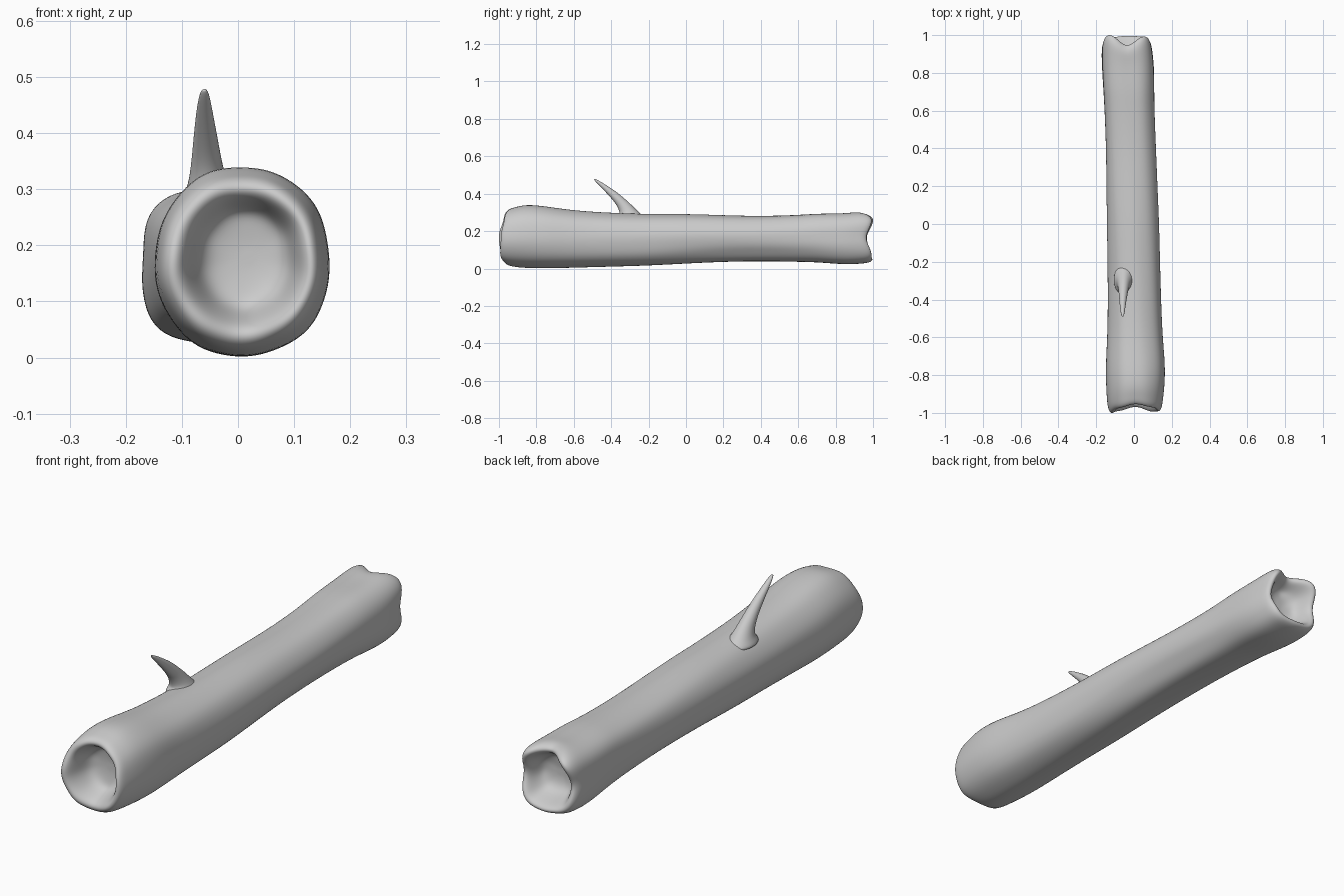
import bpy, bmesh, math
from mathutils import Vector

if "Cube" in bpy.data.objects:
    bpy.data.objects.remove(bpy.data.objects["Cube"])

SEG = 32
# y, x min, x max, z min, z max, squareness
STATIONS = [
    (-0.95, -0.142, 0.153, 0.010, 0.330, 2.1),
    (-0.87, -0.147, 0.162, 0.003, 0.345, 2.1),
    (-0.75, -0.150, 0.167, 0.001, 0.334, 2.2),
    (-0.60, -0.141, 0.152, 0.004, 0.310, 2.2),
    (-0.40, -0.138, 0.144, 0.009, 0.297, 2.2),
    (-0.20, -0.140, 0.138, 0.014, 0.290, 2.3),
    (0.00, -0.143, 0.133, 0.025, 0.291, 2.3),
    (0.20, -0.146, 0.124, 0.035, 0.284, 2.4),
    (0.40, -0.148, 0.116, 0.039, 0.279, 2.5),
    (0.60, -0.156, 0.108, 0.036, 0.286, 2.6),
    (0.70, -0.162, 0.107, 0.034, 0.294, 2.8),
    (0.80, -0.168, 0.106, 0.026, 0.294, 3.0),
    (0.88, -0.171, 0.102, 0.023, 0.297, 3.1),
    (0.95, -0.171, 0.095, 0.028, 0.302, 3.2),
]
# Inset of each end, as y, scale about hollow centre, wave strength
FRONT_RIM = [(-0.990, 0.95, 1), (-1.006, 0.85, 1), (-0.995, 0.73, 0.9),
             (-0.95, 0.63, 0.7), (-0.90, 0.54, 0.3), (-0.88, 0.38, 0), (-0.875, 0.15, 0)]
BACK_RIM = [(0.99, 0.96, 1), (1.007, 0.86, 1), (0.995, 0.74, 0.9),
            (0.95, 0.64, 0.6), (0.91, 0.54, 0.3), (0.89, 0.36, 0), (0.885, 0.15, 0)]
# How far the rim recedes every 45 degrees, from +x towards +z
FRONT_WAVE = [0.012, 0.032, 0.05, 0.028, 0.0, 0.012, 0.035, 0.008]
BACK_WAVE = [0.04, 0.008, 0.06, 0.0, 0.038, 0.015, 0.006, 0.010]


def wave(table, a):
    t = a / math.tau * len(table)
    i = int(t)
    f = t - i
    f = f * f * (3 - 2 * f)
    return table[i % 8] * (1 - f) + table[(i + 1) % 8] * f


def section(st, a):
    y, x0, x1, z0, z1, n = st
    c, s = math.cos(a), math.sin(a)
    r = (abs(c) ** n + abs(s) ** n) ** (-1 / n)
    # faint lengthwise grain and a long hollow under the right side
    r *= 1 + 0.008 * math.sin(5 * a + 2.5 * y) + 0.006 * math.sin(9 * a - 3 * y)
    d = (a - math.radians(325)) / 0.35
    r *= 1 - 0.08 * math.exp(-d * d - ((y - 0.3) / 0.35) ** 2)
    return Vector(((x0 + x1) / 2 + (x1 - x0) / 2 * r * c, y,
                   (z0 + z1) / 2 + (z1 - z0) / 2 * r * s))


def loft(name, rings, levels):
    bm = bmesh.new()
    loops = [[bm.verts.new(p) for p in ring] for ring in rings]
    for a, b in zip(loops, loops[1:]):
        k = len(a)
        for i in range(k):
            bm.faces.new((a[i], a[(i + 1) % k], b[(i + 1) % k], b[i]))
    for ring in (loops[0], loops[-1]):
        mid = bm.verts.new(sum((v.co for v in ring), Vector()) / len(ring))
        for i in range(len(ring)):
            bm.faces.new((ring[i], ring[(i + 1) % len(ring)], mid))
    bmesh.ops.recalc_face_normals(bm, faces=bm.faces)
    for f in bm.faces:
        f.smooth = True
    me = bpy.data.meshes.new(name)
    bm.to_mesh(me)
    bm.free()
    ob = bpy.data.objects.new(name, me)
    bpy.context.collection.objects.link(ob)
    sub = ob.modifiers.new("smooth", 'SUBSURF')
    sub.levels = sub.render_levels = levels
    return ob


ANGLES = [math.tau * i / SEG for i in range(SEG)]


def rim(st, rows, table, sign, centre):
    out = []
    for y, k, w in rows:
        ring = []
        for a in ANGLES:
            p = section(st, a)
            p.x = centre[0] + (p.x - centre[0]) * k
            p.z = centre[1] + (p.z - centre[1]) * k
            p.y = y - sign * wave(table, a) * w
            ring.append(p)
        out.append(ring)
    return out


# Log: outer trunk with wavy rims rolling into a hollow at each end
body = [[section(st, a) for a in ANGLES] for st in STATIONS]
for ring, table, sign in ((body[0], FRONT_WAVE, -1), (body[-1], BACK_WAVE, 1),
                          (body[1], FRONT_WAVE, -0.4), (body[-2], BACK_WAVE, 0.4)):
    for p, a in zip(ring, ANGLES):
        p.y -= sign * wave(table, a) * 0.8
front = rim(STATIONS[0], FRONT_RIM, FRONT_WAVE, -1, (0.02, 0.18))
back = rim(STATIONS[-1], BACK_RIM, BACK_WAVE, 1, (-0.035, 0.165))
loft("log", front[::-1] + body + back, 2)

# Branch stub: flared root bending forward to a point; y, z, x, half width, half thickness
BRANCH = [(-0.295, 0.255, -0.050, 0.070, 0.095), (-0.300, 0.283, -0.052, 0.048, 0.068),
          (-0.318, 0.312, -0.054, 0.035, 0.042), (-0.343, 0.350, -0.056, 0.028, 0.029),
          (-0.385, 0.393, -0.058, 0.022, 0.023), (-0.440, 0.439, -0.060, 0.015, 0.014),
          (-0.480, 0.470, -0.060, 0.009, 0.007), (-0.490, 0.477, -0.060, 0.004, 0.003)]
pts = [Vector((x, y, z)) for y, z, x, w, t in BRANCH]
rings = []
for i, (_, _, _, w, t) in enumerate(BRANCH):
    d = (pts[min(i + 1, len(pts) - 1)] - pts[max(i - 1, 0)]).normalized()
    if i < 2:
        d = Vector((0, 0, 1))
    side = Vector((1, 0, 0))
    up = d.cross(side).normalized()
    rings.append([pts[i] + side * w * math.cos(k * math.tau / 12)
                  + up * t * math.sin(k * math.tau / 12) for k in range(12)])
loft("branch_stub", rings, 2)
